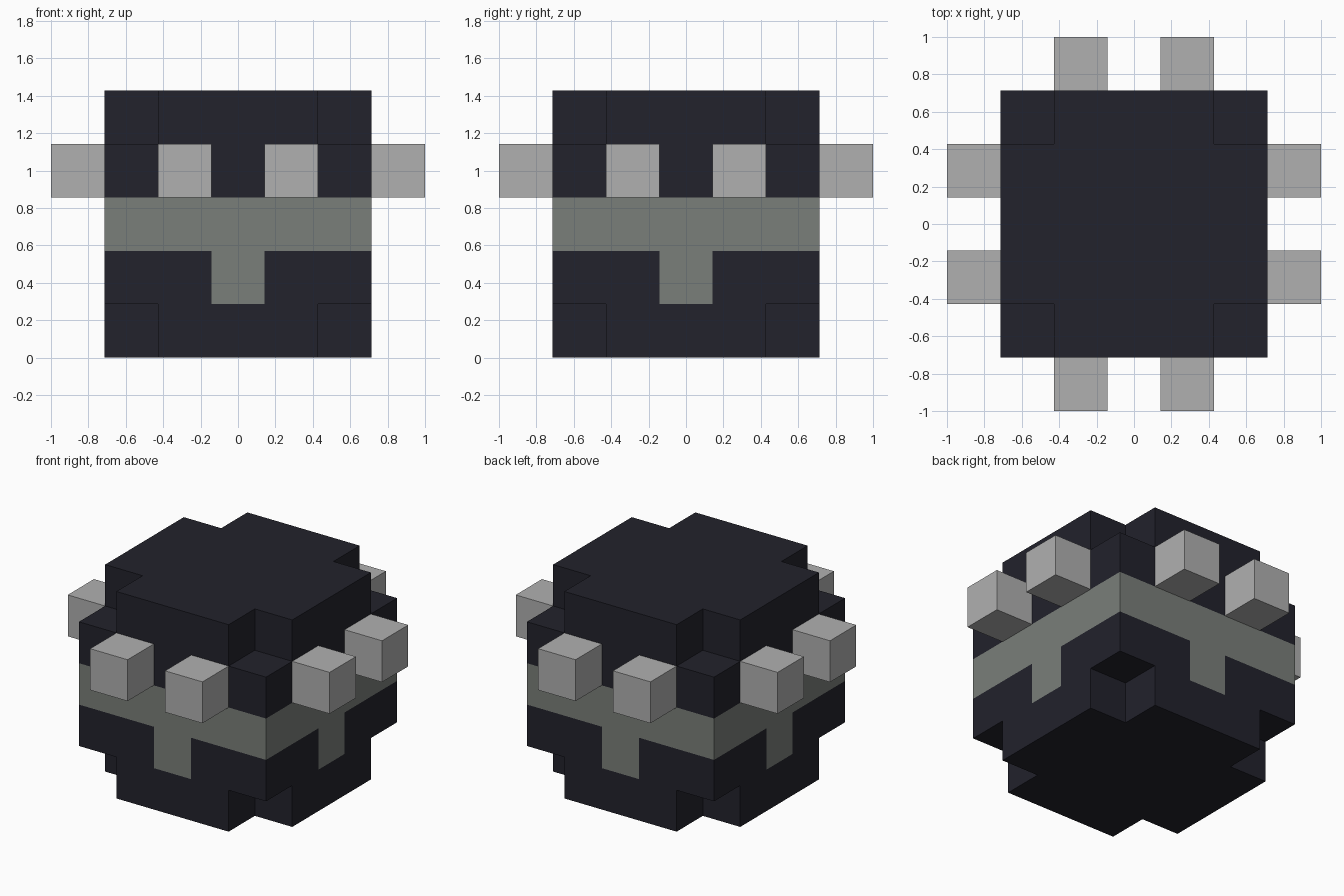
import bpy
import bmesh
import math
from mathutils import Matrix, Vector

cube = bpy.data.objects.get("Cube")
if cube:
    bpy.data.objects.remove(cube, do_unlink=True)

U = 2 / 7          # block size: the whole width is seven blocks
N = 5              # body is five blocks wide
HALF = N // 2


def make_material(name, color):
    mat = bpy.data.materials.new(name)
    mat.use_nodes = True
    mat.diffuse_color = (*color, 1)
    mat.node_tree.nodes["Principled BSDF"].inputs["Base Color"].default_value = (*color, 1)
    return mat


dark = make_material("dark_navy", (0.016, 0.016, 0.025))
grey_green = make_material("grey_green", (0.195, 0.212, 0.193))
light_grey = make_material("light_grey", (0.434, 0.434, 0.434))


def add_object(name, bm, materials):
    mesh = bpy.data.meshes.new(name)
    bm.to_mesh(mesh)
    bm.free()
    for mat in materials:
        mesh.materials.append(mat)
    obj = bpy.data.objects.new(name, mesh)
    bpy.context.collection.objects.link(obj)
    return obj


def solid(cell):
    """Blocks fill the body except its eight corners."""
    return max(map(abs, cell)) <= HALF and min(map(abs, cell)) < HALF


def is_band(cell, normal):
    """Band around the middle, with a tab hanging at the centre of each side."""
    if normal.z:
        return False
    across = cell[0] if normal.y else cell[1]
    return cell[2] == 0 or (cell[2] == -1 and across == 0)


# Body: outer skin of the blocks, with the band painted flush on the sides
bm = bmesh.new()
span = range(-HALF, HALF + 1)
directions = [Vector([s if a == axis else 0 for a in range(3)])
              for axis in range(3) for s in (-1, 1)]
for cell in [(x, y, z) for x in span for y in span for z in span if solid((x, y, z))]:
    centre = Vector(cell)
    for normal in directions:
        if solid(tuple(int(c) for c in centre + normal)):
            continue
        side = Vector((normal.y, normal.z, normal.x))
        up = normal.cross(side)
        middle = centre + normal / 2
        corners = [middle + (side * a + up * b) / 2
                   for a, b in ((-1, -1), (1, -1), (1, 1), (-1, 1))]
        face = bm.faces.new([bm.verts.new(c * U) for c in corners])
        face.material_index = int(is_band(cell, normal))
bmesh.ops.remove_doubles(bm, verts=bm.verts, dist=U / 100)
bmesh.ops.dissolve_limit(bm, angle_limit=math.radians(1), verts=bm.verts,
                         edges=bm.edges, delimit={'MATERIAL'})
bmesh.ops.translate(bm, verts=bm.verts, vec=(0, 0, N * U / 2))
add_object("body", bm, [dark, grey_green])

# Studs: two blocks on each of the four sides, just above the band
for turn, side_name in enumerate(("front", "left", "back", "right")):
    spin = Matrix.Rotation(turn * math.pi / 2, 4, 'Z')
    for number, offset in enumerate((-1, 1), 1):
        bm = bmesh.new()
        place = Matrix.Translation((offset * U, -(HALF + 1) * U, (HALF + 1.5) * U))
        bmesh.ops.create_cube(bm, size=U, matrix=spin @ place)
        add_object(f"{side_name}_stud_{number}", bm, [light_grey])
